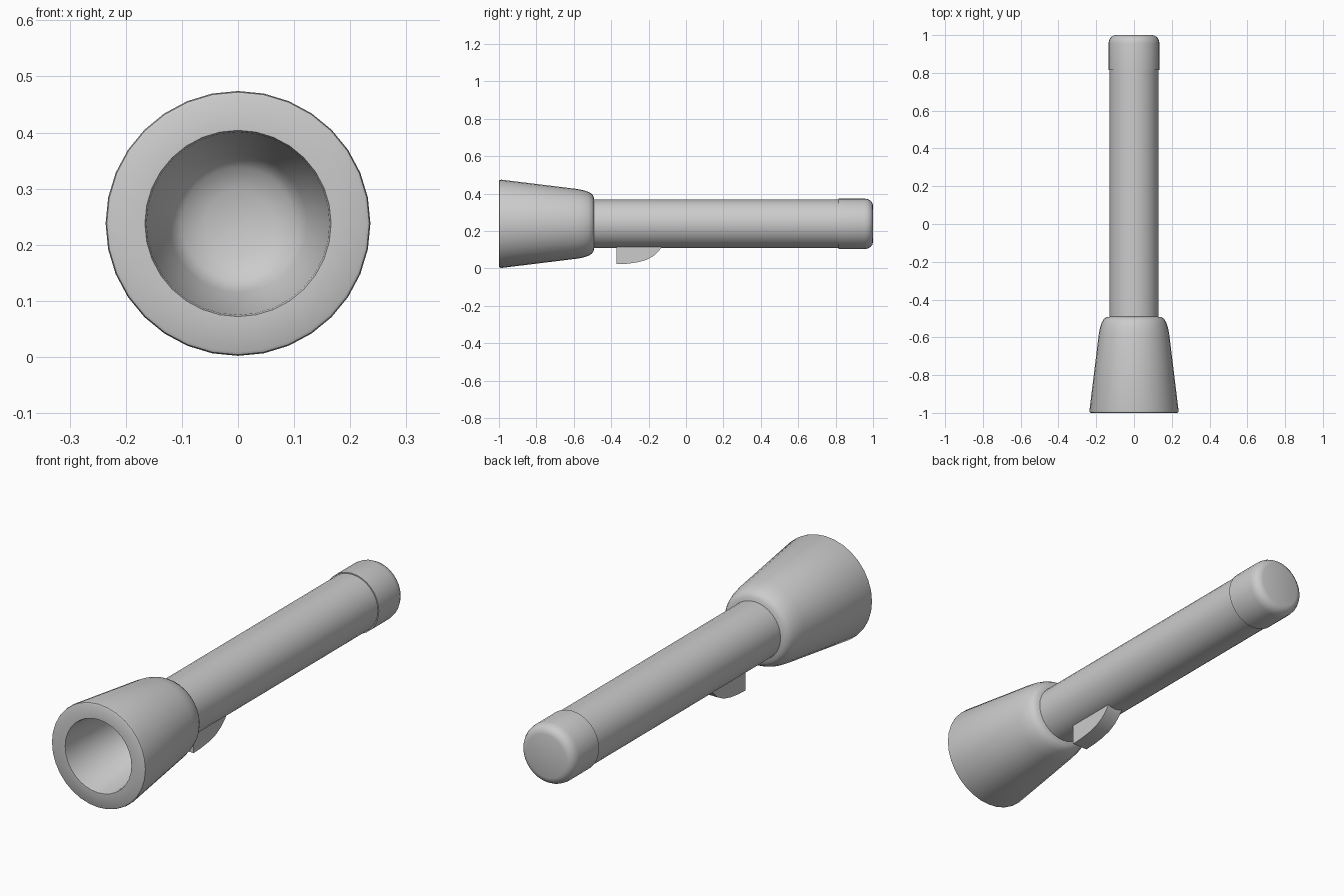
import bpy, bmesh, math

if "Cube" in bpy.data.objects:
    bpy.data.objects.remove(bpy.data.objects["Cube"])

AXIS_Z = 0.238
SEG = 32

grey = bpy.data.materials.new("plain grey")
grey.diffuse_color = (0.6, 0.6, 0.6, 1)
grey.use_nodes = True
grey.node_tree.nodes["Principled BSDF"].inputs["Base Color"].default_value = grey.diffuse_color


def finish(bm, name, angle=35):
    bmesh.ops.recalc_face_normals(bm, faces=bm.faces)
    me = bpy.data.meshes.new(name)
    bm.to_mesh(me)
    bm.free()
    ob = bpy.data.objects.new(name, me)
    bpy.context.collection.objects.link(ob)
    me.materials.append(grey)
    bpy.ops.object.select_all(action='DESELECT')
    ob.select_set(True)
    bpy.context.view_layer.objects.active = ob
    bpy.ops.object.shade_smooth_by_angle(angle=math.radians(angle))
    return ob


def lathe(name, profile):
    """Spin (radius, y) points about the torch axis."""
    bm = bmesh.new()
    vs = [bm.verts.new((r, y, AXIS_Z)) for r, y in profile]
    es = [bm.edges.new(p) for p in zip(vs, vs[1:])]
    bmesh.ops.spin(bm, geom=vs + es, cent=(0, 0, AXIS_Z), axis=(0, 1, 0),
                   angle=2 * math.pi, steps=SEG, use_merge=True)
    bmesh.ops.remove_doubles(bm, verts=bm.verts, dist=1e-4)
    return finish(bm, name)


# Flared head with a recessed concave reflector
lathe("head", [(0, -0.56), (0.06, -0.567), (0.10, -0.583), (0.123, -0.61),
               (0.163, -0.99), (0.166, -1.0), (0.229, -1.0), (0.234, -0.997),
               (0.236, -0.988), (0.186, -0.58), (0.180, -0.55),
               (0.171, -0.522), (0.160, -0.503), (0.146, -0.494),
               (0.125, -0.49)])

# Straight barrel
lathe("barrel", [(0, -0.52), (0.13, -0.52), (0.13, 0.9), (0, 0.9)])

# Rounded tail cap
lathe("tail_cap", [(0, 0.815), (0.135, 0.815), (0.135, 0.955), (0.132, 0.972),
                   (0.124, 0.987), (0.112, 0.996), (0.098, 1.0), (0, 1.0)])

# Switch under the barrel: side profile extruded across x
side = [(-0.372, 0.15), (-0.372, 0.022), (-0.32, 0.024), (-0.265, 0.031),
        (-0.215, 0.044), (-0.175, 0.065), (-0.148, 0.09), (-0.128, 0.115),
        (-0.12, 0.15)]
bm = bmesh.new()
face = bm.faces.new([bm.verts.new((-0.038, y, z)) for y, z in side])
ext = bmesh.ops.extrude_face_region(bm, geom=[face])
bmesh.ops.translate(bm, vec=(0.076, 0, 0),
                    verts=[g for g in ext["geom"] if isinstance(g, bmesh.types.BMVert)])
finish(bm, "switch")
